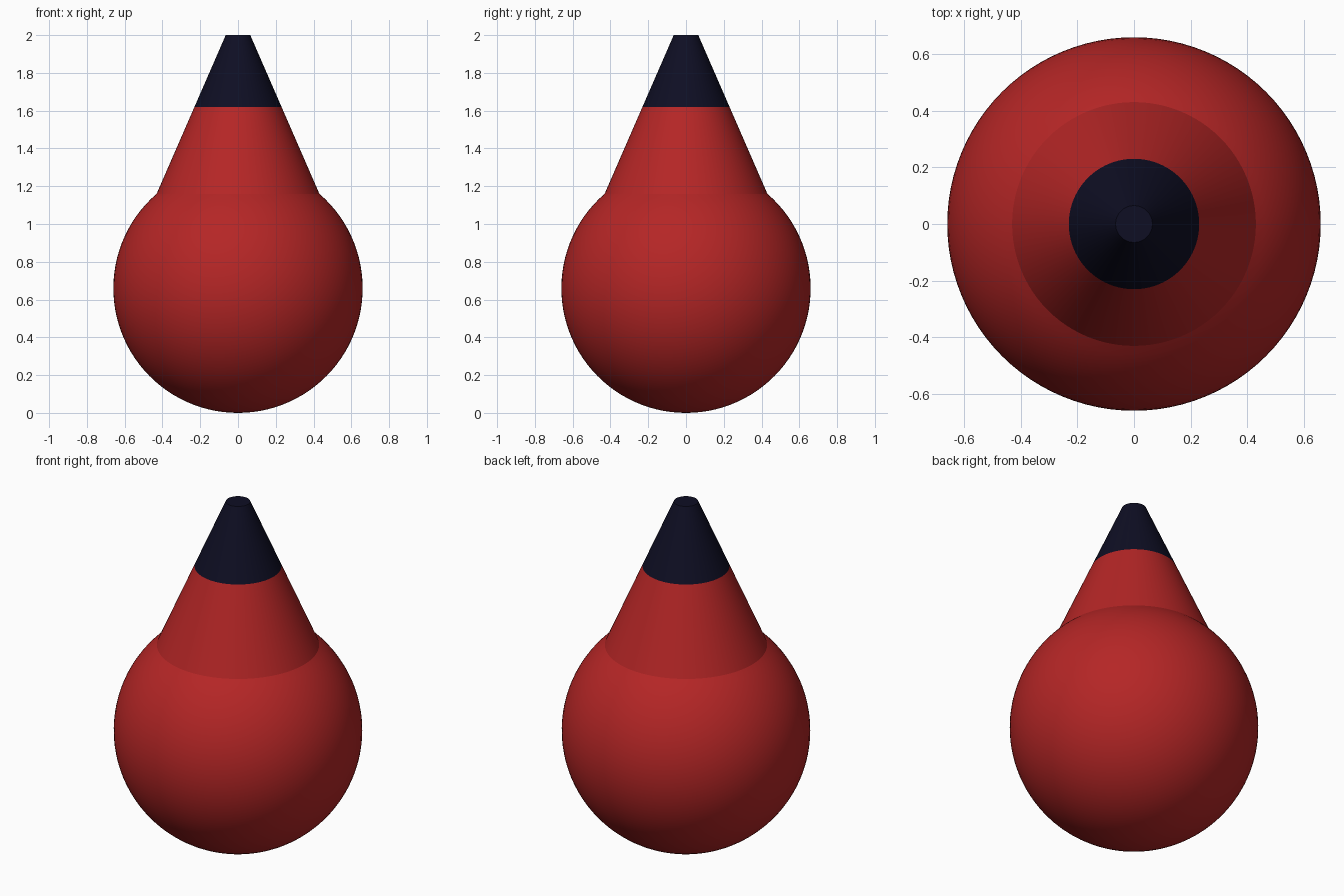
import bpy, bmesh, math

if "Cube" in bpy.data.objects:
    bpy.data.objects.remove(bpy.data.objects["Cube"])

SEGMENTS = 96
RADIUS = 0.66          # ball radius, resting on z = 0
JOIN_Z = 1.16          # where the cone leaves the ball
TIP_Z, TIP_R = 2.0, 0.065
BAND_Z = 1.62          # colour change on the cone


def material(name, rgb):
    mat = bpy.data.materials.new(name)
    mat.diffuse_color = (*rgb, 1.0)
    mat.use_nodes = True
    mat.node_tree.nodes["Principled BSDF"].inputs["Base Color"].default_value = mat.diffuse_color
    return mat


red = material("red", (0.46, 0.019, 0.019))
navy = material("dark_navy", (0.0044, 0.0044, 0.017))


def lathe(name, profile, mat):
    """Revolve (radius, z) points around the z axis."""
    bm = bmesh.new()
    verts = [bm.verts.new((r, 0, z)) for r, z in profile]
    edges = [bm.edges.new(pair) for pair in zip(verts, verts[1:])]
    bmesh.ops.spin(bm, geom=verts + edges, cent=(0, 0, 0), axis=(0, 0, 1),
                   angle=math.tau, steps=SEGMENTS)
    bmesh.ops.remove_doubles(bm, verts=bm.verts, dist=1e-5)
    bmesh.ops.recalc_face_normals(bm, faces=bm.faces)
    # Point the normals of the open shells away from the axis
    side = max(bm.faces, key=lambda f: f.calc_center_median().xy.length)
    if side.normal.xy.dot(side.calc_center_median().xy) < 0:
        bmesh.ops.reverse_faces(bm, faces=bm.faces)
    mesh = bpy.data.meshes.new(name)
    bm.to_mesh(mesh)
    bm.free()
    mesh.materials.append(mat)
    obj = bpy.data.objects.new(name, mesh)
    bpy.context.collection.objects.link(obj)
    bpy.ops.object.select_all(action='DESELECT')
    obj.select_set(True)
    bpy.context.view_layer.objects.active = obj
    bpy.ops.object.shade_smooth_by_angle(angle=math.radians(18))
    return obj


# Ball cut off at the join, continuing into the red part of the cone
end = math.acos((RADIUS - JOIN_Z) / RADIUS)
ball = [(RADIUS * math.sin(end * i / 40), RADIUS - RADIUS * math.cos(end * i / 40))
        for i in range(41)]
join_r = ball[-1][0]
band_r = join_r + (TIP_R - join_r) * (BAND_Z - JOIN_Z) / (TIP_Z - JOIN_Z)
lathe("ball_and_neck", ball + [(band_r, BAND_Z)], red)

# Dark tip with a flat top
lathe("tip", [(band_r, BAND_Z), (TIP_R, TIP_Z), (0, TIP_Z)], navy)
